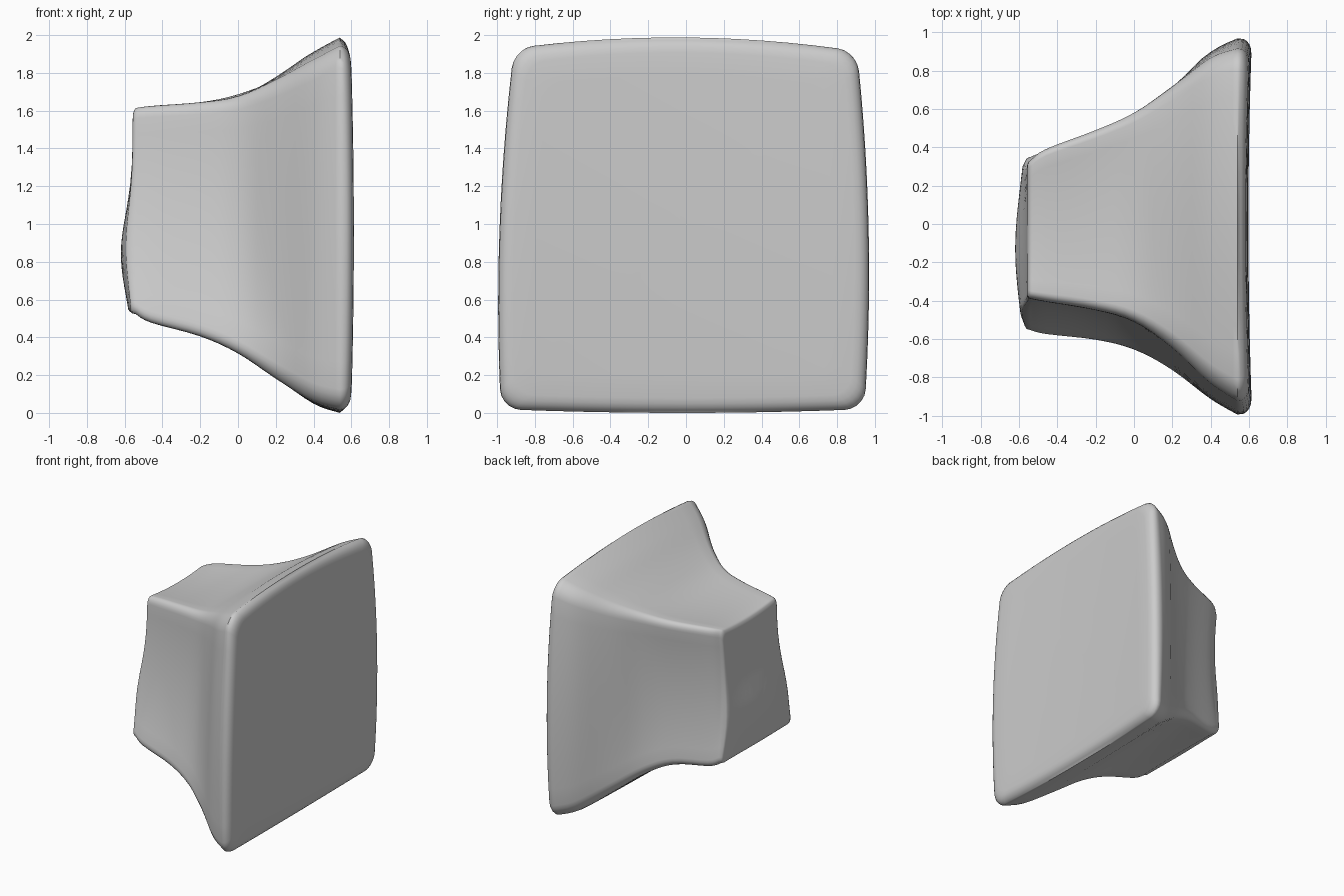
import bpy, bmesh, math

if "Cube" in bpy.data.objects:
    bpy.data.objects.remove(bpy.data.objects["Cube"])

# Stations along x: corners (y, z) top-front, top-back, bottom-back, bottom-front
STATIONS = [
    (-0.54, -0.39, 1.63, 0.34, 1.62, 0.36, 0.53, -0.57, 0.53),
    (-0.46, -0.405, 1.64, 0.40, 1.64, 0.39, 0.495, -0.59, 0.485),
    (-0.20, -0.45, 1.66, 0.50, 1.66, 0.47, 0.47, -0.62, 0.41),
    (0.00, -0.51, 1.69, 0.59, 1.70, 0.56, 0.38, -0.67, 0.32),
    (0.20, -0.64, 1.77, 0.72, 1.77, 0.71, 0.23, -0.77, 0.19),
    (0.40, -0.82, 1.87, 0.86, 1.87, 0.87, 0.08, -0.91, 0.07),
    (0.54, -0.91, 1.94, 0.905, 1.925, 0.945, 0.03, -0.98, 0.03),
]


def rounded_square(r=0.11, arc=5, side=12):
    """Unit square outline with rounded corners, as (u, v) points."""
    pts = []
    for k in range(4):
        a0 = k * math.pi / 2
        c, s = round(math.cos(a0)), round(math.sin(a0))
        quarter = [(1, -1 + r + (2 - 2 * r) * i / side) for i in range(side)]
        quarter += [(1 - r + r * math.cos(i / arc * math.pi / 2),
                     1 - r + r * math.sin(i / arc * math.pi / 2)) for i in range(arc)]
        pts += [(c * u - s * v, s * u + c * v) for u, v in quarter]
    return pts


OUTLINE = rounded_square()


def section(st):
    """Map the outline into the corners: edges bow out at the wide end, in at the small end."""
    x, fty, ftz, bty, btz, bby, bbz, fby, fbz = st
    w = min(1, max(0, (x + 0.1) / 0.63))
    p = min(1, max(0, (0.35 - x) / 0.3))
    ring = []
    for u, v in OUTLINE:
        a, b = (u + 1) / 2, (v + 1) / 2
        y = (fby * (1 - a) + bby * a) * (1 - b) + (fty * (1 - a) + bty * a) * b
        z = (fbz * (1 - a) + bbz * a) * (1 - b) + (ftz * (1 - a) + btz * a) * b
        y += (w * 0.042 - p * 0.045) * u * (1 - v * v)
        z += (w * 0.065 - p * 0.025 if v > 0 else w * 0.02 - p * 0.01) * v * (1 - u * u)
        ring.append((x, y, z))
    return ring


def catmull(p0, p1, p2, p3, t):
    return [0.5 * (2 * b + (c - a) * t + (2 * a - 5 * b + 4 * c - d) * t * t
                   + (3 * b - a - 3 * c + d) * t ** 3) for a, b, c, d in zip(p0, p1, p2, p3)]


def shrink(ring, s, cy, cz, fx):
    return [(fx(cy + (y - cy) * s, cz + (z - cz) * s, s),
             cy + (y - cy) * s, cz + (z - cz) * s) for _, y, z in ring]


def wide_x(y, z, s):
    """Shallow face, rolled over at the rim."""
    base = 0.597 + 0.02 * y * y - 0.015 * (z - 1) ** 2
    k = max(0, s - 0.92) / 0.08
    return base - 0.06 * (1 - math.sqrt(max(0, 1 - k * k)))


def small_x(y, z, s):
    """Flat end with a low soft bump."""
    bump = math.exp(-((z - 0.85) / 0.3) ** 2 - ((y + 0.13) / 0.45) ** 2)
    return -0.557 - 0.063 * bump + max(0, s - 0.95) * 0.2


# Flared side walls
rings = []
n = len(STATIONS)
for i in range(n - 1):
    q = [STATIONS[min(max(i + k, 0), n - 1)] for k in (-1, 0, 1, 2)]
    rings += [section(catmull(*q, t / 4)) for t in range(4)]
rings.append(section(STATIONS[-1]))

# End faces as shrinking rings
left = [shrink(rings[0], s, -0.1, 0.9, small_x)
        for s in (0.02, 0.15, 0.3, 0.45, 0.6, 0.75, 0.88, 0.95, 0.985)]
right = [shrink(rings[-1], s, 0, 1, wide_x)
         for s in (0.996, 0.985, 0.97, 0.95, 0.92, 0.8, 0.6, 0.4, 0.2, 0.02)]
rings = left + rings + right

bm = bmesh.new()
loops = [[bm.verts.new(p) for p in r] for r in rings]
m = len(OUTLINE)
for a, b in zip(loops, loops[1:]):
    for j in range(m):
        k = (j + 1) % m
        bm.faces.new((a[j], a[k], b[k], b[j]))
bm.faces.new(loops[0])
bm.faces.new(loops[-1])
bmesh.ops.recalc_face_normals(bm, faces=bm.faces)

# Stand on the ground
low = min(v.co.z for v in bm.verts)
for v in bm.verts:
    v.co.z -= low

mesh = bpy.data.meshes.new("flared_block")
bm.to_mesh(mesh)
bm.free()
block = bpy.data.objects.new("flared_block", mesh)
bpy.context.collection.objects.link(block)
bpy.context.view_layer.objects.active = block
block.select_set(True)
bpy.ops.object.shade_smooth_by_angle(angle=math.radians(50))
